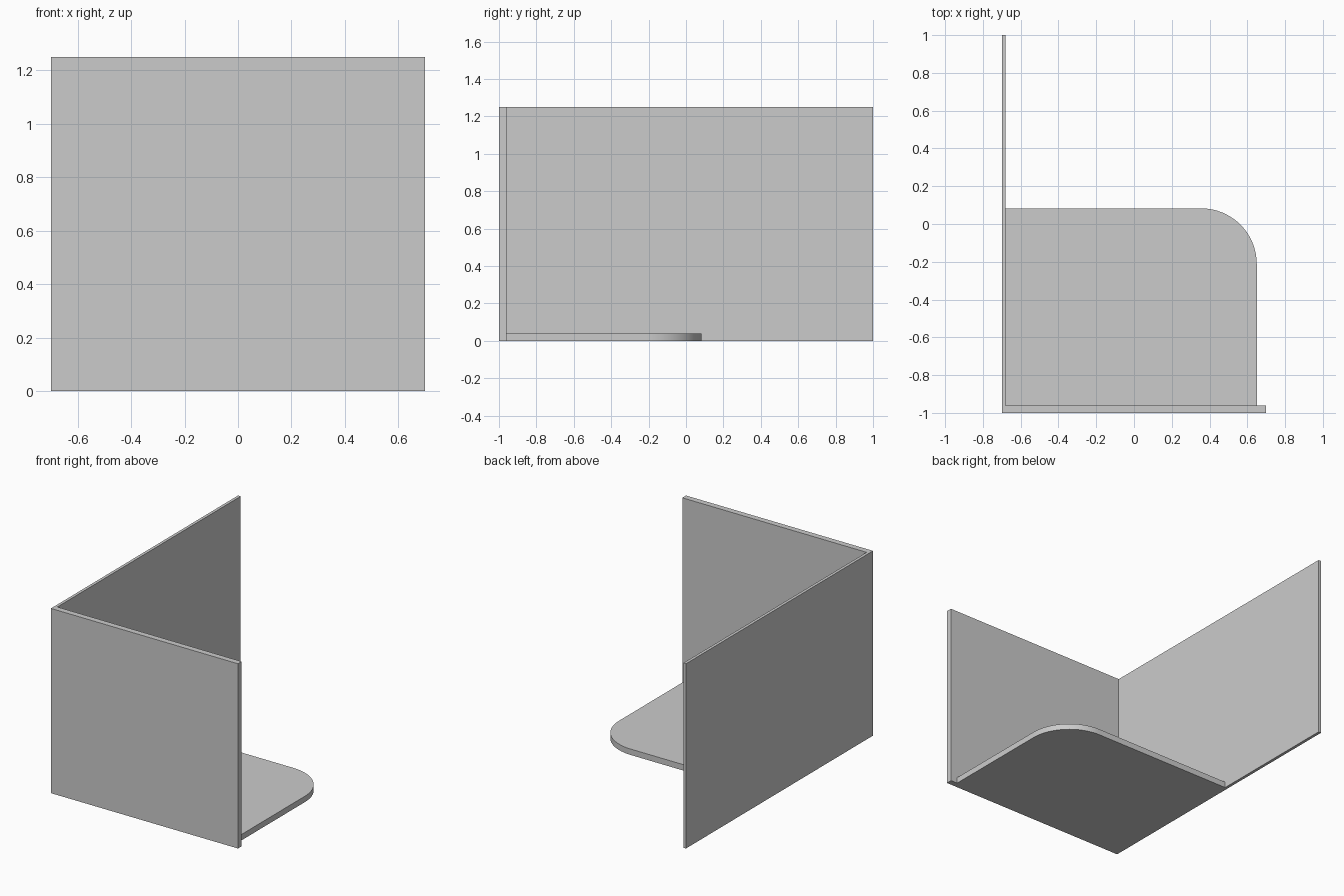
import bpy
import bmesh
from math import sin, cos, pi

if "Cube" in bpy.data.objects:
    bpy.data.objects.remove(bpy.data.objects["Cube"])


def extrude_profile(name, points, height):
    """Extrude a counter-clockwise XY outline upward from z = 0."""
    bm = bmesh.new()
    face = bm.faces.new([bm.verts.new((x, y, 0)) for x, y in points])
    top = bmesh.ops.extrude_face_region(bm, geom=[face])["geom"]
    verts = [g for g in top if isinstance(g, bmesh.types.BMVert)]
    bmesh.ops.translate(bm, verts=verts, vec=(0, 0, height))
    bmesh.ops.recalc_face_normals(bm, faces=bm.faces[:])
    mesh = bpy.data.meshes.new(name)
    bm.to_mesh(mesh)
    bm.free()
    obj = bpy.data.objects.new(name, mesh)
    bpy.context.collection.objects.link(obj)
    return obj


# L-shaped screen: thick front panel joined to a thin side panel
extrude_profile("corner_walls", [
    (-0.70, -1.0), (0.70, -1.0), (0.70, -0.96),
    (-0.68, -0.96), (-0.68, 1.0), (-0.70, 1.0)], 1.25)

# Floor tray with one rounded outer corner
R, X, Y, STEPS = 0.295, 0.65, 0.083, 16
arc = [(X - R + R * cos(i * pi / 2 / STEPS), Y - R + R * sin(i * pi / 2 / STEPS))
       for i in range(STEPS + 1)]
tray = extrude_profile("floor_tray", [(-0.68, -0.96), (X, -0.96)] + arc + [(-0.68, Y)], 0.04)

# Smooth the rounded corner only
bpy.context.view_layer.objects.active = tray
tray.select_set(True)
bpy.ops.object.shade_smooth_by_angle(angle=pi / 6)
